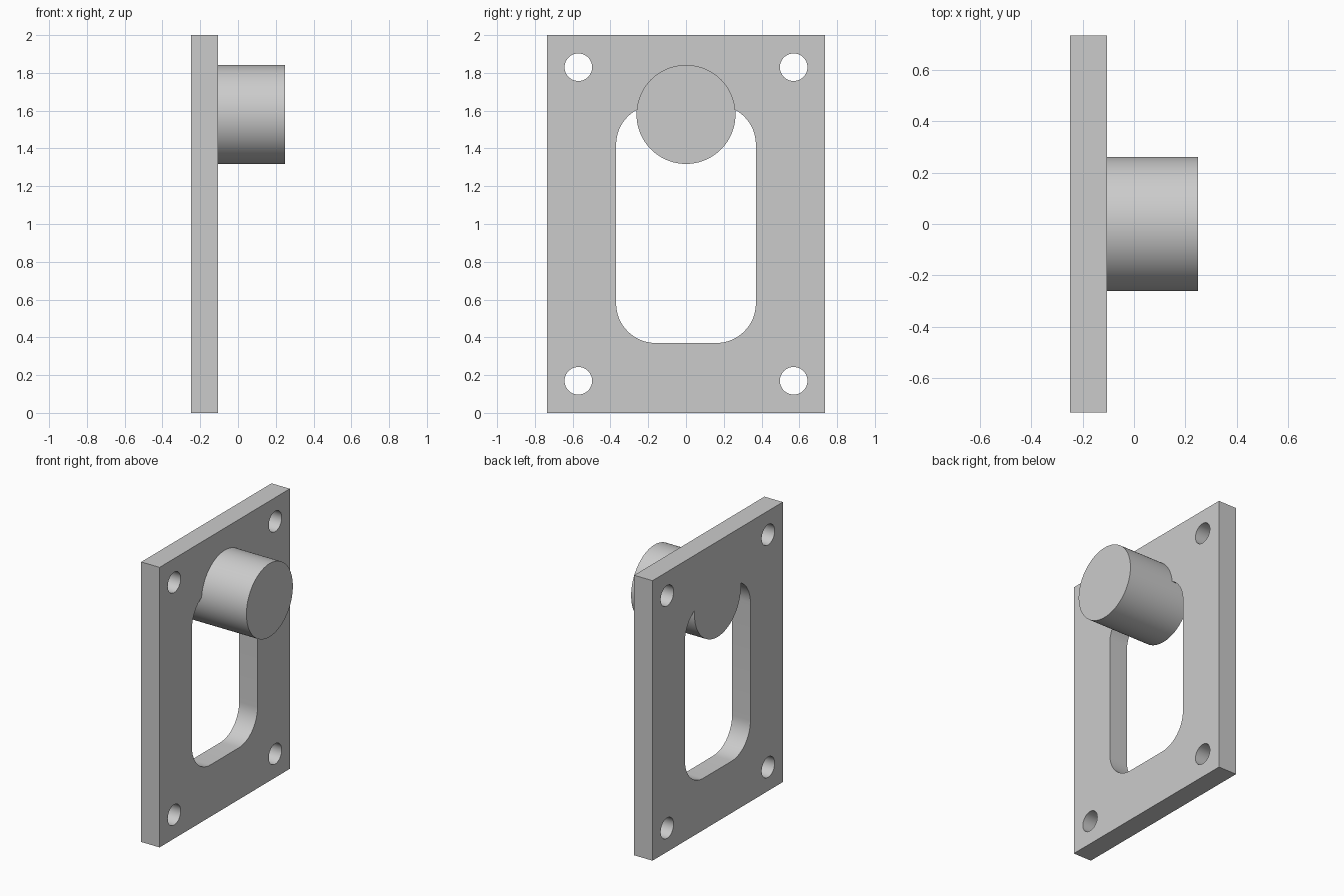
import bpy
import bmesh
import math
from mathutils import Matrix

old = bpy.data.objects.get("Cube")
if old:
    bpy.data.objects.remove(old, do_unlink=True)

BACK, FACE, FRONT = -0.25, -0.105, 0.25   # x of plate back, plate face, boss end

grey = bpy.data.materials.new("light_grey")
grey.use_nodes = True
colour = (0.6, 0.6, 0.6, 1)
grey.diffuse_color = colour
grey.node_tree.nodes["Principled BSDF"].inputs["Base Color"].default_value = colour


def make_object(name, bm):
    bmesh.ops.recalc_face_normals(bm, faces=bm.faces)
    mesh = bpy.data.meshes.new(name)
    bm.to_mesh(mesh)
    bm.free()
    mesh.materials.append(grey)
    obj = bpy.data.objects.new(name, mesh)
    bpy.context.collection.objects.link(obj)
    return obj


def block(name, x0, x1, width, z0, z1, radius=0):
    """Box across x, with optional rounding of the edges that run along x."""
    bm = bmesh.new()
    place = Matrix.Translation(((x0 + x1) / 2, 0, (z0 + z1) / 2))
    size = Matrix.Diagonal((x1 - x0, width, z1 - z0, 1))
    bmesh.ops.create_cube(bm, size=1, matrix=place @ size)
    if radius:
        edges = [e for e in bm.edges
                 if abs(e.verts[0].co.x - e.verts[1].co.x) > 0.01]
        bmesh.ops.bevel(bm, geom=edges, offset=radius, segments=16,
                        profile=0.5, affect='EDGES')
    return make_object(name, bm)


def rod(name, x0, x1, y, z, radius, sides):
    """Cylinder lying along x."""
    bm = bmesh.new()
    place = Matrix.Translation(((x0 + x1) / 2, y, z))
    turn = Matrix.Rotation(math.pi / 2, 4, 'Y')
    bmesh.ops.create_cone(bm, cap_ends=True, segments=sides, radius1=radius,
                          radius2=radius, depth=x1 - x0, matrix=place @ turn)
    return make_object(name, bm)


def combine(target, tool, operation):
    """Apply a boolean and discard the tool object."""
    bpy.context.view_layer.objects.active = target
    mod = target.modifiers.new("combine", 'BOOLEAN')
    mod.operation = operation
    mod.solver = 'EXACT'
    mod.object = tool
    bpy.ops.object.modifier_apply(modifier=mod.name)
    bpy.data.objects.remove(tool, do_unlink=True)


# Rectangular plate
plate = block("mounting_plate", BACK, FACE, 1.47, 0, 2)

# Rounded window
combine(plate, block("window_cutter", -0.5, 0.1, 0.74, 0.37, 1.63, 0.21), 'DIFFERENCE')

# Corner bolt holes
for y in (-0.57, 0.57):
    for z in (0.17, 1.83):
        combine(plate, rod("hole_cutter", -0.5, 0.1, y, z, 0.073, 48), 'DIFFERENCE')

# Round boss, flush with the back of the plate
combine(plate, rod("boss", BACK, FRONT, 0, 1.58, 0.262, 96), 'UNION')
plate.name = "plate_with_boss"

# Smooth curved walls, sharp rims
bpy.ops.object.select_all(action='DESELECT')
plate.select_set(True)
bpy.context.view_layer.objects.active = plate
bpy.ops.object.shade_smooth_by_angle(angle=math.radians(30))
